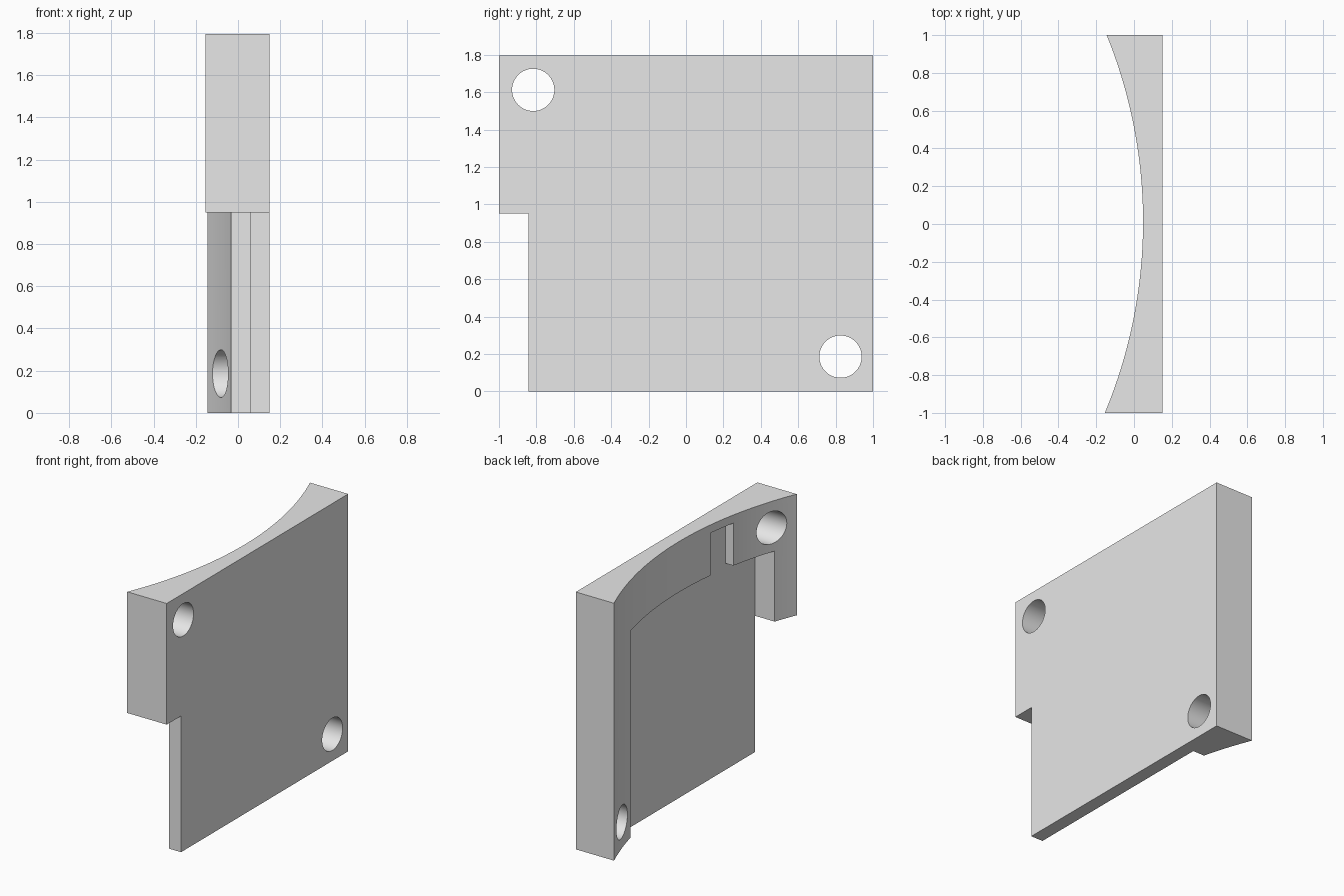
import bpy, bmesh, math
from mathutils import Vector

if "Cube" in bpy.data.objects:
    bpy.data.objects.remove(bpy.data.objects["Cube"], do_unlink=True)

HEIGHT = 1.795
FLAT_X = 0.15       # flat outer face
FLOOR_X = 0.057     # floor of the pocket
CREST_X, CREST_Y, RADIUS = 0.048, 0.012, 2.63   # concave arc

grey = bpy.data.materials.new("light grey")
grey.use_nodes = True
grey.diffuse_color = (0.8, 0.8, 0.8, 1)
grey.node_tree.nodes["Principled BSDF"].inputs["Base Color"].default_value = (0.8, 0.8, 0.8, 1)


def prism(name, points, direction):
    """Extrude a closed flat outline along a direction."""
    bm = bmesh.new()
    face = bm.faces.new([bm.verts.new(p) for p in points])
    grown = bmesh.ops.extrude_face_region(bm, geom=[face])["geom"]
    verts = [g for g in grown if isinstance(g, bmesh.types.BMVert)]
    bmesh.ops.translate(bm, verts=verts, vec=Vector(direction))
    bmesh.ops.recalc_face_normals(bm, faces=bm.faces)
    mesh = bpy.data.meshes.new(name)
    bm.to_mesh(mesh)
    bm.free()
    mesh.materials.append(grey)
    obj = bpy.data.objects.new(name, mesh)
    bpy.context.collection.objects.link(obj)
    return obj


def side_cutter(name, outline, x0, x1):
    return prism(name, [(x0, y, z) for y, z in outline], (x1 - x0, 0, 0))


def cut(target, cutter):
    cutter.hide_render = True
    mod = target.modifiers.new(cutter.name, "BOOLEAN")
    mod.operation = "DIFFERENCE"
    mod.solver = "EXACT"
    mod.object = cutter
    bpy.context.view_layer.objects.active = target
    bpy.ops.object.modifier_apply(modifier=mod.name)
    bpy.data.objects.remove(cutter, do_unlink=True)


# Body: flat on one side, concave arc on the other
STEPS = 64
outline = [(FLAT_X, -1, 0), (FLAT_X, 1, 0)]
for i in range(STEPS + 1):
    y = 1 - 2 * i / STEPS
    x = CREST_X - RADIUS + math.sqrt(RADIUS ** 2 - (y - CREST_Y) ** 2)
    outline.append((x, y, 0))
body = prism("curved_backed_panel", outline, (0, 0, HEIGHT))

# Notch in the lower front corner
NOTCH_Y, NOTCH_Z = -0.842, 0.95
cut(body, side_cutter("corner_notch", [(-1.2, -0.2), (NOTCH_Y, -0.2), (NOTCH_Y, NOTCH_Z), (-1.2, NOTCH_Z)], -1, 1))

# Pocket with an upward slot, open at the bottom
POCKET_Y, POCKET_Z = 0.657, 1.442
SLOT_Y0, SLOT_Y1, SLOT_Z = -0.514, -0.312, 1.738
pocket = [(POCKET_Y, -0.2), (POCKET_Y, POCKET_Z), (SLOT_Y1, POCKET_Z), (SLOT_Y1, SLOT_Z),
          (SLOT_Y0, SLOT_Z), (SLOT_Y0, POCKET_Z), (NOTCH_Y, POCKET_Z), (NOTCH_Y, -0.2)]
cut(body, side_cutter("pocket", pocket, -1, FLOOR_X))

# Two bolt holes through opposite corners
for cy, cz in [(-0.817, 1.612), (0.826, 0.186)]:
    ring = [(cy + 0.113 * math.cos(a), cz + 0.113 * math.sin(a))
            for a in (2 * math.pi * k / 64 for k in range(64))]
    cut(body, side_cutter("bolt_hole", ring, -1, 1))

# Smooth the arc and holes, keep the corners sharp
bpy.ops.object.select_all(action="DESELECT")
body.select_set(True)
bpy.context.view_layer.objects.active = body
bpy.ops.object.shade_smooth_by_angle(angle=math.radians(25))
